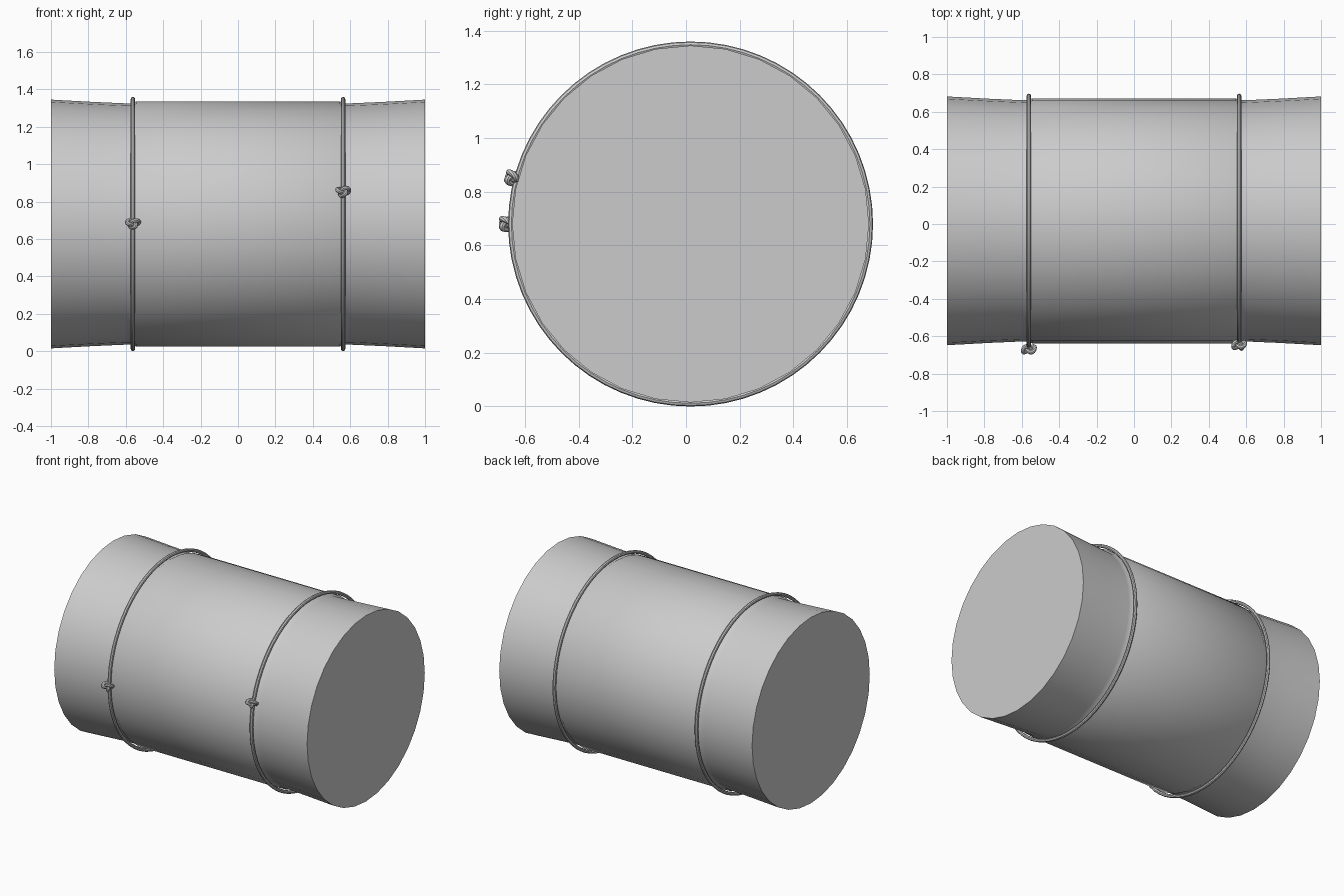
import bpy, bmesh, math
from mathutils import Vector

if "Cube" in bpy.data.objects:
    bpy.data.objects.remove(bpy.data.objects["Cube"])

YC, ZC = 0.017, 0.68      # axis of the roll
RING_X = 0.562            # distance of each tie from the middle

grey = bpy.data.materials.new("warm_grey")
grey.diffuse_color = (0.6, 0.6, 0.6, 1)
grey.use_nodes = True
grey.node_tree.nodes["Principled BSDF"].inputs["Base Color"].default_value = grey.diffuse_color


def finish(name, bm):
    """Turn a bmesh into a named, smooth-shaded object."""
    bmesh.ops.recalc_face_normals(bm, faces=bm.faces)
    me = bpy.data.meshes.new(name)
    bm.to_mesh(me)
    bm.free()
    me.materials.append(grey)
    ob = bpy.data.objects.new(name, me)
    bpy.context.collection.objects.link(ob)
    bpy.ops.object.select_all(action='DESELECT')
    ob.select_set(True)
    bpy.context.view_layer.objects.active = ob
    bpy.ops.object.shade_smooth_by_angle(angle=math.radians(35))
    return ob


def on_axis(x, r, a):
    """Point at radius r, with angle a measured from the front upwards."""
    return Vector((x, YC - r * math.cos(a), ZC + r * math.sin(a)))


def lathe(name, profile, sides):
    """Closed solid of revolution around the x axis."""
    bm = bmesh.new()
    loops = [[bm.verts.new(on_axis(x, r, math.tau * i / sides)) for i in range(sides)]
             for x, r in profile]
    for a, b in zip(loops, loops[1:]):
        for i in range(sides):
            j = (i + 1) % sides
            bm.faces.new((a[i], a[j], b[j], b[i]))
    bm.faces.new(loops[0])
    bm.faces.new(loops[-1])
    return finish(name, bm)


def tube(name, path, radius, sides=8):
    """Closed tube along a looped path."""
    bm = bmesh.new()
    n = len(path)
    loops = []
    for k, p in enumerate(path):
        t = (path[(k + 1) % n] - path[k - 1]).normalized()
        # a steady outward reference avoids twisting
        u = t.cross(Vector((1, 0.02, 0.01)) if name.startswith("tie") else Vector((0, 1, 0))).normalized()
        v = t.cross(u)
        loops.append([bm.verts.new(p + radius * (u * math.cos(math.tau * i / sides)
                                                 + v * math.sin(math.tau * i / sides)))
                      for i in range(sides)])
    for k in range(n):
        a, b = loops[k], loops[(k + 1) % n]
        for i in range(sides):
            j = (i + 1) % sides
            bm.faces.new((a[i], a[j], b[j], b[i]))
    return finish(name, bm)


# Wrapped body: straight middle, pinched at the ties, flared ends
half = [(0.545, 0.655), (0.562, 0.645), (0.60, 0.645), (0.78, 0.653), (1.0, 0.665)]
lathe("wrapped_body", [(-x, r) for x, r in reversed(half)] + half, 32)

# One cord and one knot around each end
for side, x, angle in (("left", -RING_X, 0.005), ("right", RING_X, math.radians(14.7))):
    tube("tie_cord_" + side,
         [on_axis(x, 0.668, math.tau * i / 64) for i in range(64)], 0.012)

    # Overhand knot sitting on the cord at the front
    out = Vector((0, -math.cos(angle), math.sin(angle)))
    up = Vector((0, math.sin(angle), math.cos(angle)))
    centre = on_axis(x, 0.687, angle)
    path = []
    for i in range(64):
        t = math.tau * i / 64
        path.append(centre
                    + Vector((1, 0, 0)) * 0.0115 * (math.sin(t) + 2 * math.sin(2 * t))
                    + up * 0.0075 * (math.cos(t) - 2 * math.cos(2 * t))
                    - out * 0.016 * math.sin(3 * t))
    tube("knot_" + side, path, 0.0115)
